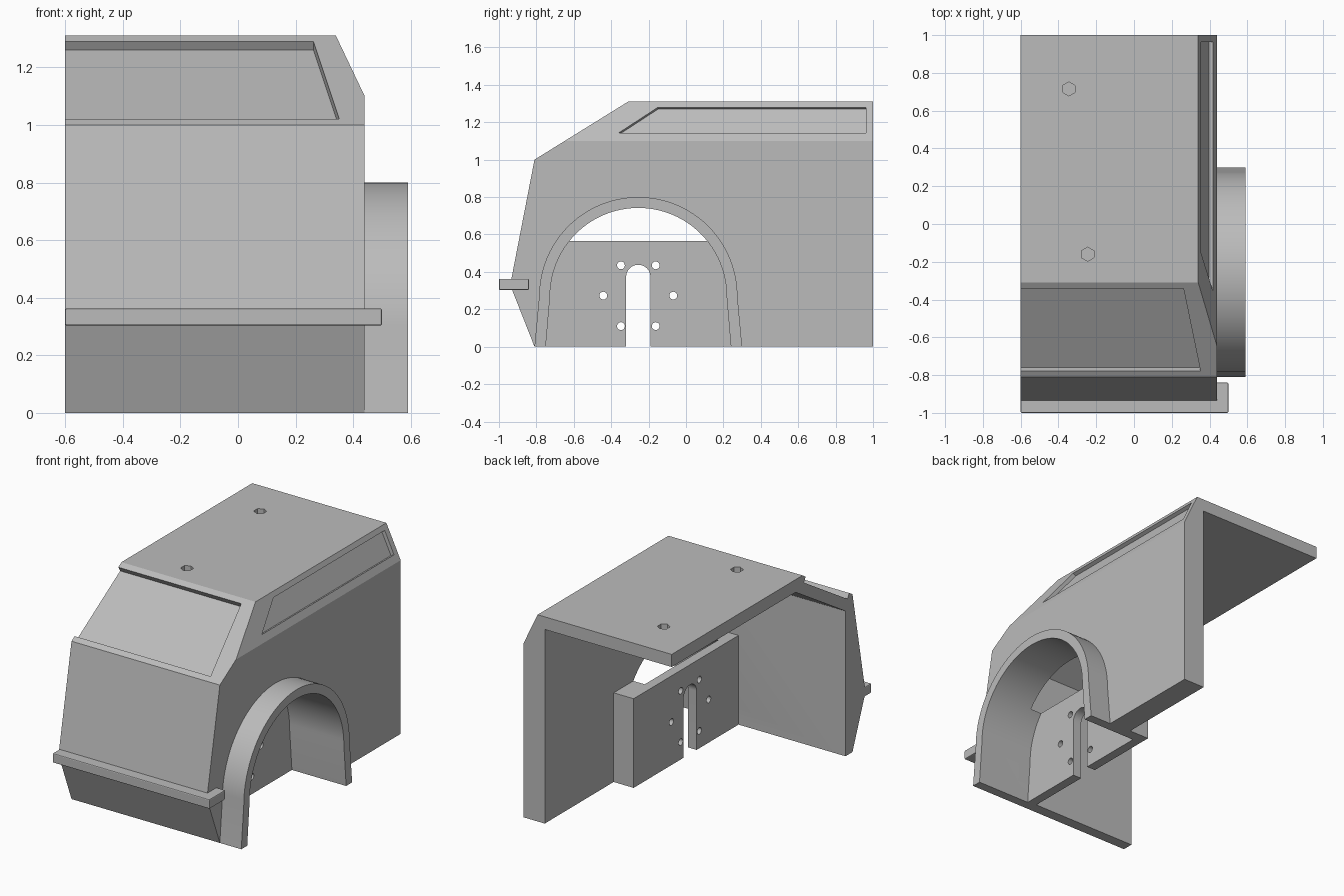
import bpy
import bmesh
from math import sin, cos, pi
from mathutils import Vector

cube = bpy.data.objects.get("Cube")
if cube:
    bpy.data.objects.remove(cube, do_unlink=True)

grey = bpy.data.materials.new("plain grey")
grey.use_nodes = True
grey.diffuse_color = (0.5, 0.5, 0.5, 1)
grey.node_tree.nodes["Principled BSDF"].inputs["Base Color"].default_value = (0.5, 0.5, 0.5, 1)


def prism(name, points, sweep):
    """Solid made by sweeping a closed outline along a vector."""
    bm = bmesh.new()
    face = bm.faces.new([bm.verts.new(p) for p in points])
    new = bmesh.ops.extrude_face_region(bm, geom=[face])["geom"]
    bmesh.ops.translate(bm, vec=sweep, verts=[v for v in new if isinstance(v, bmesh.types.BMVert)])
    bmesh.ops.recalc_face_normals(bm, faces=bm.faces)
    mesh = bpy.data.meshes.new(name)
    bm.to_mesh(mesh)
    bm.free()
    mesh.materials.append(grey)
    obj = bpy.data.objects.new(name, mesh)
    bpy.context.collection.objects.link(obj)
    return obj


def side_prism(name, outline, x0, x1):
    """Side outline of (y, z) points swept from x0 to x1."""
    return prism(name, [(x0, y, z) for y, z in outline], (x1 - x0, 0, 0))


def activate(obj):
    bpy.ops.object.select_all(action="DESELECT")
    obj.select_set(True)
    bpy.context.view_layer.objects.active = obj


def cut(obj, cutter):
    mod = obj.modifiers.new("cut", "BOOLEAN")
    mod.operation, mod.solver, mod.object = "DIFFERENCE", "EXACT", cutter
    activate(obj)
    bpy.ops.object.modifier_apply(modifier=mod.name)
    bpy.data.objects.remove(cutter, do_unlink=True)


def smooth(obj):
    activate(obj)
    bpy.ops.object.shade_smooth_by_angle(angle=0.26)


def circle(y, z, r, n, start=0, sweep=2 * pi):
    return [(y + r * cos(start + sweep * i / n), z + r * sin(start + sweep * i / n)) for i in range(n)]


AXLE = -0.255
LEFT_CUT, SIDE, FENDER_X = -0.6, 0.44, 0.59


def arch(radius, foot, bottom=0.0):
    """Half round with legs that splay slightly to the ground."""
    slope = (foot - radius) / 0.27
    reach = foot - bottom * slope
    top = [(AXLE + radius * cos(pi * i / 48), 0.27 + radius * sin(pi * i / 48)) for i in range(49)]
    return [(AXLE + reach, bottom)] + top + [(AXLE - reach, bottom)]


def well():
    return side_prism("well_cutter", arch(0.472, 0.495, -0.1), 0.21, 0.7)


# Body shell: outer profile with a sloped shoulder
body = side_prism("body_shell", [(-0.81, 0), (-0.94, 0.33), (-0.81, 1.0), (-0.31, 1.31), (1, 1.31), (1, 0)],
                  LEFT_CUT, SIDE)
shoulder = Vector((0.21, 0, 0.10)).normalized()
bm = bmesh.new()
bm.from_mesh(body.data)
cutres = bmesh.ops.bisect_plane(bm, geom=bm.verts[:] + bm.edges[:] + bm.faces[:], plane_co=(SIDE, 0, 1.10),
                                plane_no=shoulder, clear_outer=True)["geom_cut"]
bmesh.ops.edgeloop_fill(bm, edges=[e for e in cutres if isinstance(e, bmesh.types.BMEdge)])
bmesh.ops.recalc_face_normals(bm, faces=bm.faces)
bm.to_mesh(body.data)
bm.free()

# Hollow interior, open at the back, bottom and cut side
cut(body, side_prism("hollow_cutter", [(-0.74, -0.1), (-0.74, 0.92), (-0.24, 1.23), (1.1, 1.23), (1.1, -0.1)],
                     -0.8, 0.29))
cut(body, well())


def recess(points, normal, depth):
    start = [Vector(p) + normal * 0.03 for p in points]
    cut(body, prism("recess_cutter", start, -normal * (0.03 + depth)))


# Windscreen and side window recesses
screen = Vector((0, -0.31, 0.5)).normalized()
recess([(x, y, 1.0 + (y + 0.81) * 0.62) for x, y in
        [(-0.8, -0.778), (0.352, -0.778), (0.262, -0.342), (-0.8, -0.342)]], screen, 0.036)
recess([(SIDE - (z - 1.10) * 0.1 / 0.21, y, z) for y, z in
        [(-0.36, 1.143), (-0.15, 1.28), (0.963, 1.28), (0.963, 1.143)]], shoulder, 0.024)

# Blind hexagonal sockets in the roof
for x, y in [(-0.345, 0.715), (-0.245, -0.16)]:
    cut(body, prism("socket_cutter", [(a, b, 1.27) for a, b in circle(x, y, 0.037, 6, pi / 6)], (0, 0, 0.1)))
smooth(body)

# Fender flare
outer, inner = arch(0.53, 0.555), arch(0.472, 0.495)
fender = side_prism("fender_flare", outer + inner[::-1], SIDE, FENDER_X)
smooth(fender)

# Wheel tub with axle slot and bolt holes
tub = side_prism("wheel_tub", [(-0.78, 0), (0.31, 0), (0.31, 0.565), (-0.78, 0.565)], 0.15, 0.30)
cut(tub, well())
slot = [(AXLE + 0.065, -0.1)] + circle(AXLE, 0.373, 0.065, 24, 0, pi) + [(AXLE - 0.065, 0.373), (AXLE - 0.065, -0.1)]
cut(tub, side_prism("slot_cutter", slot, 0.1, 0.25))
for dy, z in [(0.093, 0.435), (0.187, 0.273), (0.093, 0.11)]:
    for side in (-1, 1):
        cut(tub, side_prism("bolt_cutter", circle(AXLE + side * dy, z, 0.021, 20), 0.1, 0.25))
smooth(tub)

# Front bumper bar
bumper = side_prism("front_bumper", [(-1, 0.303), (-0.84, 0.303), (-0.84, 0.363), (-1, 0.363)], LEFT_CUT, 0.50)
edge = bumper.modifiers.new("soft edges", "BEVEL")
edge.width, edge.segments = 0.006, 2
